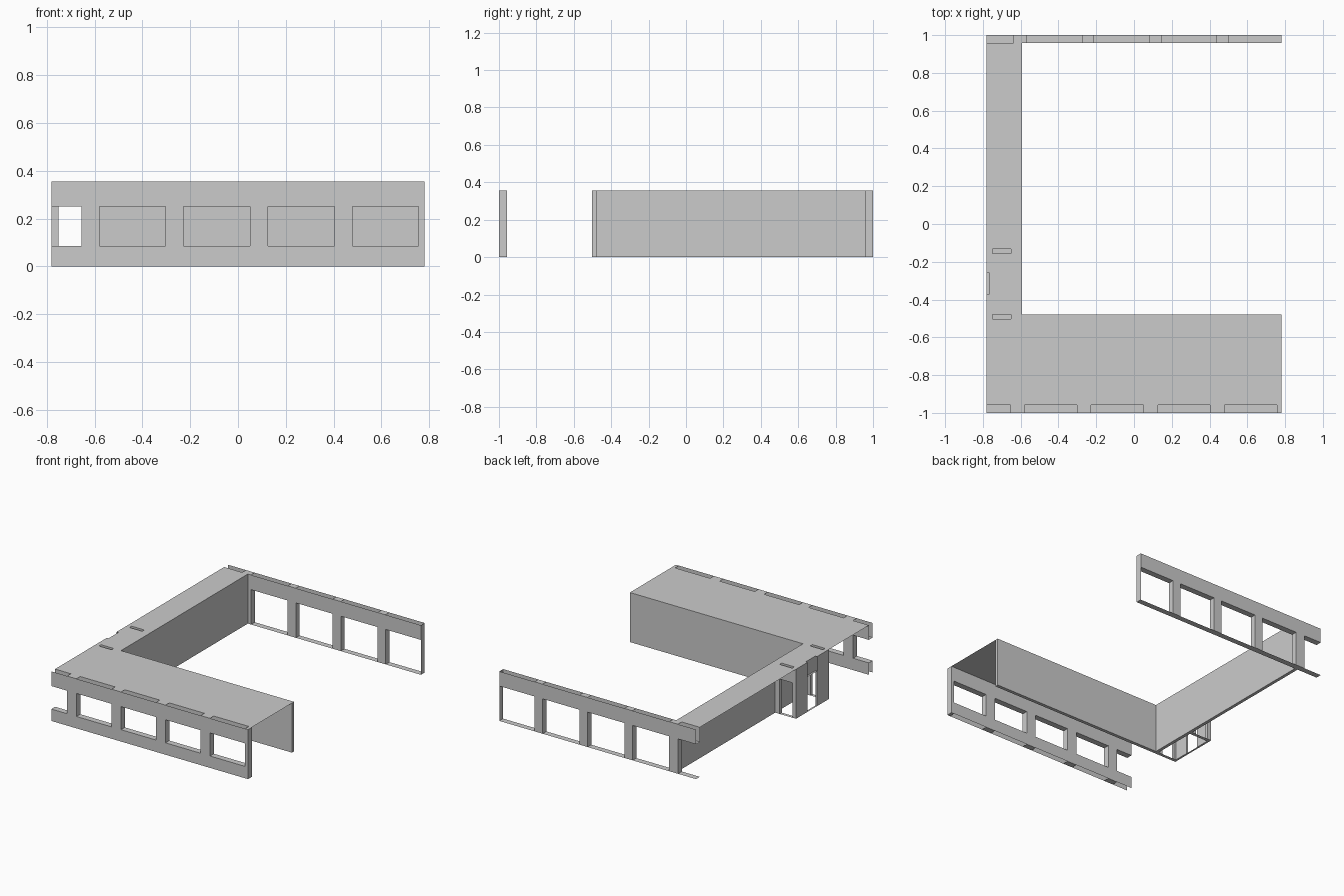
import bpy, bmesh

if "Cube" in bpy.data.objects:
    bpy.data.objects.remove(bpy.data.objects["Cube"])

H = 0.355           # storey height
X = 0.78            # half width
LINTEL = 0.25       # underside of every opening's lintel


def finish(bm, name):
    bmesh.ops.remove_doubles(bm, verts=bm.verts, dist=1e-5)
    bmesh.ops.recalc_face_normals(bm, faces=bm.faces)
    me = bpy.data.meshes.new(name)
    bm.to_mesh(me)
    bm.free()
    ob = bpy.data.objects.new(name, me)
    bpy.context.collection.objects.link(ob)
    return ob


def wall(name, axis, start, end, d0, d1, openings=(), sill=0.0,
         cap_start=True, recessed_lintel=False):
    """Hollow-shell wall along an axis; d0..d1 is its thickness, openings are (a, b)."""
    bm = bmesh.new()

    def quad(*pts):
        bm.faces.new([bm.verts.new((u, d, z) if axis == 'x' else (d, u, z))
                      for u, d, z in pts])

    def side(d, a, b, z0, z1):
        if b - a > 1e-4 and z1 - z0 > 1e-4:
            quad((a, d, z0), (b, d, z0), (b, d, z1), (a, d, z1))

    def level(z, a, b):
        quad((a, d0, z), (b, d0, z), (b, d1, z), (a, d1, z))

    def jamb(u, z0, z1):
        quad((u, d0, z0), (u, d1, z0), (u, d1, z1), (u, d0, z1))

    # solid piers between the openings
    cuts = [start] + [v for o in openings for v in o] + [end]
    for a, b in zip(cuts[0::2], cuts[1::2]):
        if b - a > 1e-4:
            side(d0, a, b, 0, H)
            side(d1, a, b, 0, H)
            level(0, a, b)
            level(H, a, b)
    # openings: parapet, lintel and reveals
    for a, b in openings:
        for d in (d0, d1):
            side(d, a, b, 0, sill)
            if not (recessed_lintel and d == d0):
                side(d, a, b, LINTEL, H)
        level(sill, a, b)
        level(LINTEL, a, b)
        for u in (a, b):
            if start + 1e-4 < u < end - 1e-4:
                jamb(u, sill, LINTEL)
    # wall ends
    if cap_start:
        jamb(start, 0, H)
    jamb(end, 0, H)
    return finish(bm, name)


def slab(name, rects):
    bm = bmesh.new()
    for x0, x1, y0, y1 in rects:
        bm.faces.new([bm.verts.new((x, y, H)) for x, y in
                      ((x0, y0), (x1, y0), (x1, y1), (x0, y1))])
    return finish(bm, name)


# window rows, each on a regular pitch with a half window open at the left end
front_windows = [(-X, -0.655)] + [(-0.58 + i * 0.353, -0.303 + i * 0.353) for i in range(4)]
back_windows = [(-X, -0.637)] + [(-0.567 + i * 0.356, -0.276 + i * 0.356) for i in range(3)] + [(0.50, X)]
door = [(-0.75, -0.65)]

wall("front_wall", 'x', -X, X, -1.0, -0.957, front_windows, sill=0.085, cap_start=False)
wall("back_wall", 'x', -X, X, 0.957, 1.0, back_windows, cap_start=False)

# inner courtyard walls
wall("courtyard_front_wall", 'x', -X, X, -0.503, -0.479, door)
wall("courtyard_side_wall", 'y', -0.479, 0.957, -0.615, -0.592)

# entrance lobby
wall("lobby_back_wall", 'x', -X, -0.615, -0.156, -0.132, door)
wall("lobby_outer_wall", 'y', -0.479, -0.156, -X, -0.766, [(-0.37, -0.26)],
     recessed_lintel=True)

# flat roof over the front wing, lobby and side corridor
slab("roof", [(-X, X, -0.957, -0.503),
              (-0.766, -0.615, -0.479, -0.156),
              (-X, -0.615, -0.132, 0.957)])
